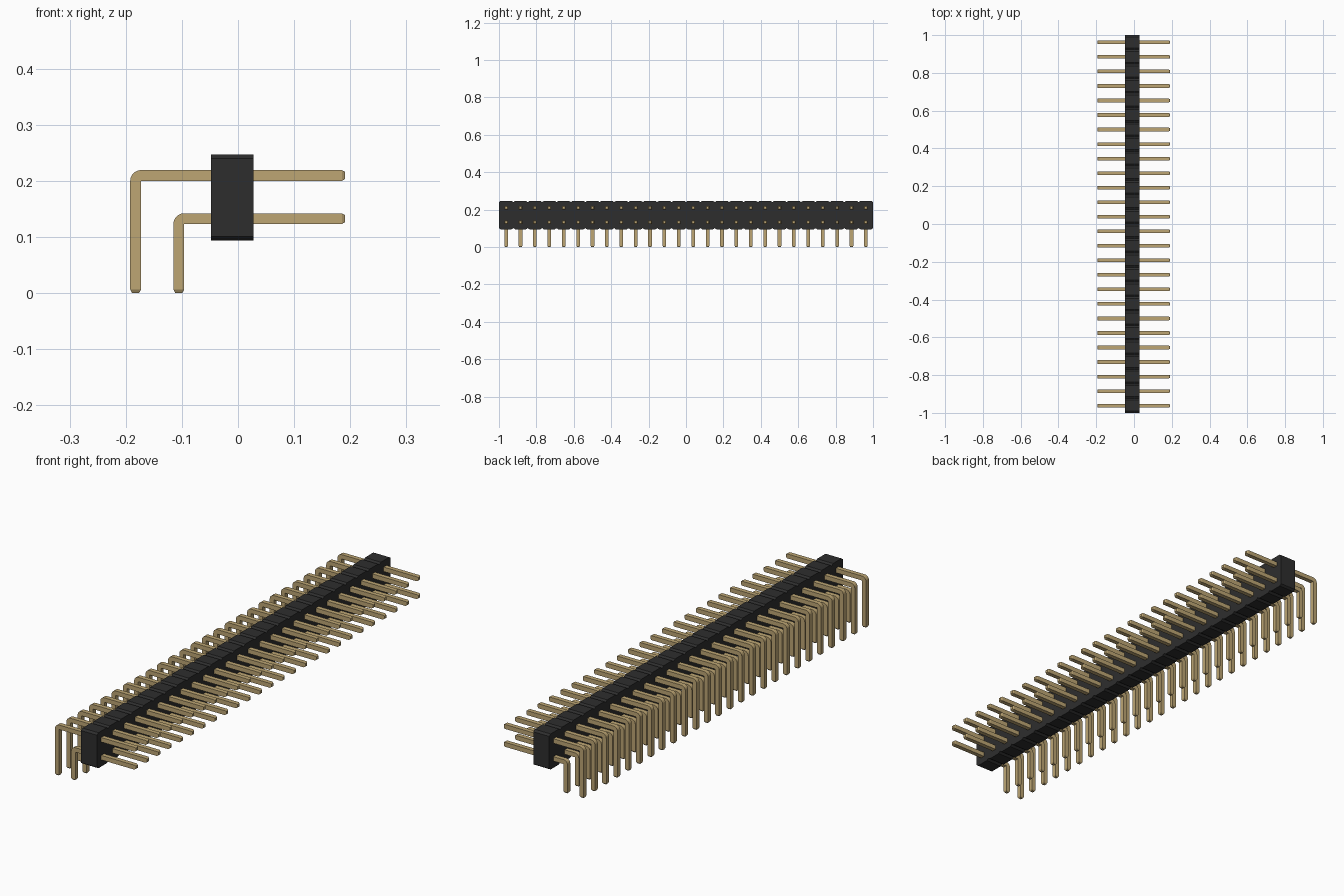
import bpy, bmesh, math

if "Cube" in bpy.data.objects:
    bpy.data.objects.remove(bpy.data.objects["Cube"])

COUNT = 26
PITCH = 2.0 / COUNT
Y0 = -1 + PITCH / 2          # centre of the first cell
HALF = 0.0096                # half thickness of a pin
TIP = 0.006                  # length of the tapered tip
TAPER = 0.65


def make_material(name, rgb):
    m = bpy.data.materials.new(name)
    m.use_nodes = True
    m.diffuse_color = (*rgb, 1)
    bsdf = next(n for n in m.node_tree.nodes if n.type == 'BSDF_PRINCIPLED')
    bsdf.inputs["Base Color"].default_value = (*rgb, 1)
    bsdf.inputs["Roughness"].default_value = 0.6
    return m


gold = make_material("pale gold", (0.51, 0.38, 0.175))
black = make_material("black plastic", (0.027, 0.027, 0.027))


def add_row(name, bm, mat):
    """Turn the mesh into an object repeated along y."""
    bmesh.ops.remove_doubles(bm, verts=bm.verts[:], dist=1e-5)
    bmesh.ops.recalc_face_normals(bm, faces=bm.faces[:])
    me = bpy.data.meshes.new(name)
    bm.to_mesh(me)
    bm.free()
    me.materials.append(mat)
    ob = bpy.data.objects.new(name, me)
    ob.location.y = Y0
    bpy.context.collection.objects.link(ob)
    arr = ob.modifiers.new("row", 'ARRAY')
    arr.count = COUNT
    arr.use_relative_offset = False
    arr.use_constant_offset = True
    arr.constant_offset_displace = (0, PITCH, 0)
    return ob


def housing():
    """Eight-sided cell, chamfered in y and z and extruded along x."""
    x0, x1, z0, z1 = -0.048, 0.028, 0.094, 0.247
    h, cy, cz = PITCH / 2, 0.010, 0.007
    outline = [(-h + cy, z0), (h - cy, z0), (h, z0 + cz), (h, z1 - cz),
               (h - cy, z1), (-h + cy, z1), (-h, z1 - cz), (-h, z0 + cz)]
    bm = bmesh.new()
    face = bm.faces.new([bm.verts.new((x0, y, z)) for y, z in outline])
    ext = bmesh.ops.extrude_face_region(bm, geom=[face])
    moved = [v for v in ext["geom"] if isinstance(v, bmesh.types.BMVert)]
    bmesh.ops.translate(bm, verts=moved, vec=(x1 - x0, 0, 0))
    add_row("housing", bm, black)


def pin_row(name, xc, zc, x_end=0.191):
    """Square pin with a right-angle bend, rounded on the outside."""
    s, t = HALF, HALF * TAPER
    # each section: outer (x, z), inner (x, z), half width
    sections = [((xc - t, 0), (xc + t, 0), t),
                ((xc - s, TIP), (xc + s, TIP), s)]
    corner = (xc + s, zc - s)
    for i in range(7):
        a = math.pi - i * math.pi / 12
        outer = (corner[0] + 2 * s * math.cos(a), corner[1] + 2 * s * math.sin(a))
        sections.append((outer, corner, s))
    sections += [((x_end - TIP, zc + s), (x_end - TIP, zc - s), s),
                 ((x_end, zc + t), (x_end, zc - t), t)]
    bm = bmesh.new()
    rings = []
    for (ox, oz), (ix, iz), w in sections:
        rings.append([bm.verts.new(p) for p in
                      ((ox, -w, oz), (ox, w, oz), (ix, w, iz), (ix, -w, iz))])
    for k, (a, b) in enumerate(zip(rings, rings[1:])):
        for j in range(4):
            n = (j + 1) % 4
            if 2 <= k < 8 and j == 2:      # inner corner has no surface
                continue
            if 2 <= k < 8 and j in (1, 3):  # wedge side of the bend
                inner = a[2] if j == 1 else a[3]
                o = 1 if j == 1 else 0
                bm.faces.new((a[o], b[o], inner))
            else:
                bm.faces.new((a[j], a[n], b[n], b[j]))
    bm.faces.new(rings[0])
    bm.faces.new(rings[-1])
    add_row(name, bm, gold)


housing()
pin_row("upper_pins", -0.1825, 0.2095)
pin_row("lower_pins", -0.1055, 0.1325)
